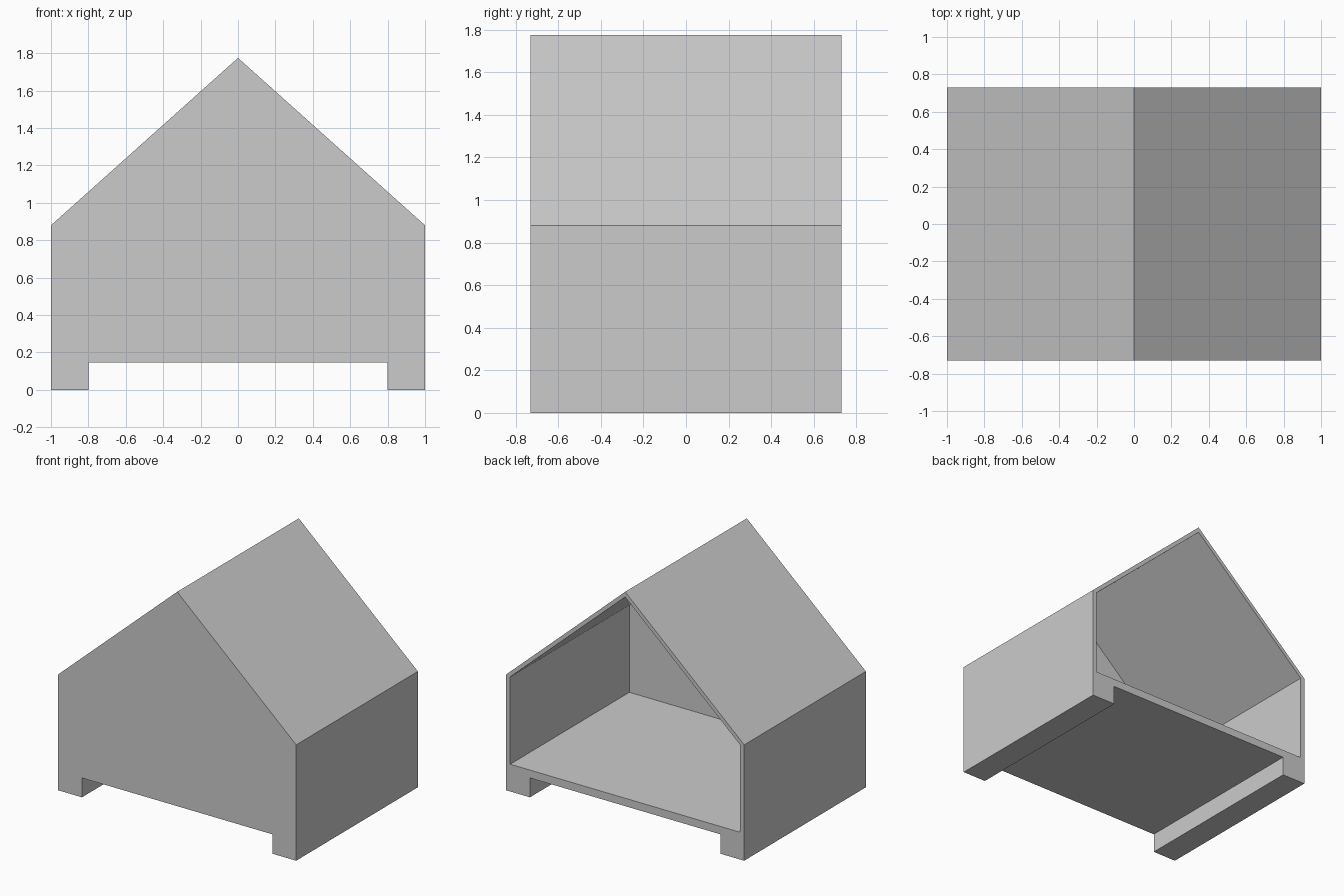
import bpy
import bmesh

cube = bpy.data.objects.get("Cube")
if cube:
    bpy.data.objects.remove(cube, do_unlink=True)

grey = bpy.data.materials.new("light grey")
grey.use_nodes = True
colour = (0.6, 0.6, 0.6, 1)
grey.diffuse_color = colour
grey.node_tree.nodes["Principled BSDF"].inputs["Base Color"].default_value = colour

DEPTH = 0.73        # half the length of the house
BASE = 0.147        # underside of the floor
FLOOR = 0.207       # top of the floor
EAVES, RIDGE = 0.88, 1.775
WALL, ROOF = 0.034, 0.04
FRONT_WALL = 0.03


def extrude_profile(name, points, y0, y1):
    """Solid made by sweeping an x-z outline from y0 to y1."""
    bm = bmesh.new()
    face = bm.faces.new([bm.verts.new((x, y0, z)) for x, z in points])
    swept = bmesh.ops.extrude_face_region(bm, geom=[face])["geom"]
    verts = [v for v in swept if isinstance(v, bmesh.types.BMVert)]
    bmesh.ops.translate(bm, verts=verts, vec=(0, y1 - y0, 0))
    bmesh.ops.recalc_face_normals(bm, faces=bm.faces)
    mesh = bpy.data.meshes.new(name)
    bm.to_mesh(mesh)
    bm.free()
    mesh.materials.append(grey)
    obj = bpy.data.objects.new(name, mesh)
    bpy.context.collection.objects.link(obj)
    return obj


def gable(half, bottom, eaves, ridge):
    return [(-half, bottom), (half, bottom), (half, eaves), (0, ridge), (-half, eaves)]


# House shell with walls, floor and roof, open at the back
shell = extrude_profile("house_shell", gable(1, BASE, EAVES, RIDGE), -DEPTH, DEPTH)

# Room hollowed out behind the front wall
inner = 1 - WALL
inner_ridge = RIDGE - ROOF
inner_eaves = inner_ridge - inner * (RIDGE - EAVES)
room = extrude_profile("room_cutter", gable(inner, FLOOR, inner_eaves, inner_ridge),
                       -DEPTH + FRONT_WALL, DEPTH + 0.1)
room.hide_render = True
room.hide_viewport = True
hollow = shell.modifiers.new("hollow room", "BOOLEAN")
hollow.operation = "DIFFERENCE"
hollow.solver = "EXACT"
hollow.object = room

# Long runners under both side walls
for name, side in (("left_runner", 1), ("right_runner", -1)):
    outline = [(0.8 * side, 0), (side, 0), (side, BASE), (0.8 * side, BASE)]
    extrude_profile(name, outline, -DEPTH, DEPTH)
